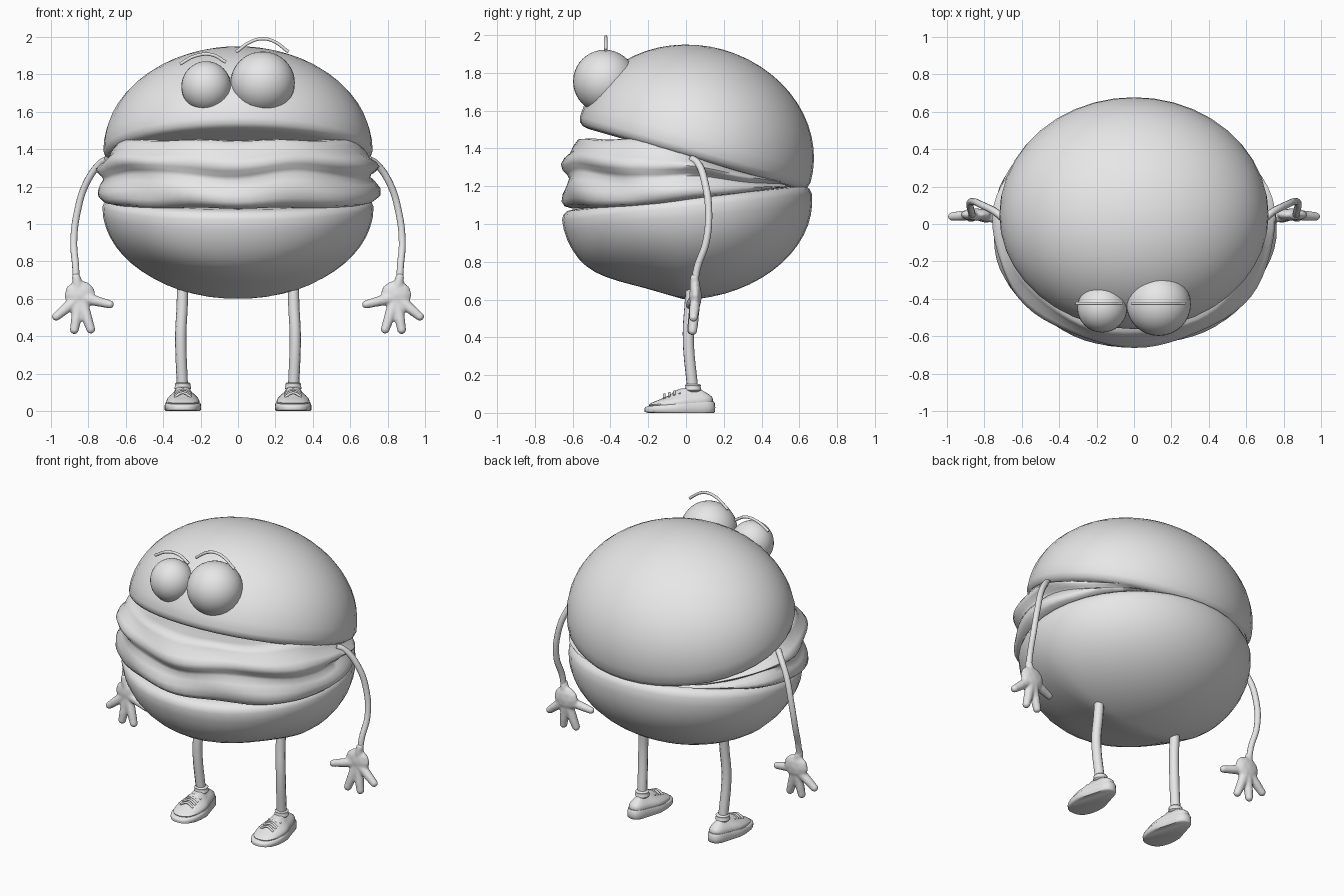
import bpy, bmesh
from math import sin, cos, pi, radians
from mathutils import Vector, Matrix

if "Cube" in bpy.data.objects:
    bpy.data.objects.remove(bpy.data.objects["Cube"])

grey = bpy.data.materials.new("plain_grey")
grey.use_nodes = True
GREY = (0.8, 0.8, 0.8, 1)
grey.diffuse_color = GREY
grey.node_tree.nodes["Principled BSDF"].inputs["Base Color"].default_value = GREY


def add(name, mesh, angle=50):
    """Link a mesh as a smooth shaded grey object."""
    mesh.materials.clear()
    mesh.materials.append(grey)
    mesh.shade_smooth()
    mesh.set_sharp_from_angle(angle=radians(angle))
    ob = bpy.data.objects.new(name, mesh)
    bpy.context.collection.objects.link(ob)
    return ob


def finish(name, bm, angle=50):
    bmesh.ops.recalc_face_normals(bm, faces=bm.faces)
    mesh = bpy.data.meshes.new(name)
    bm.to_mesh(mesh)
    bm.free()
    return add(name, mesh, angle)


def loft(name, rings, angle=50):
    """Skin a stack of closed rings and cap both ends."""
    bm = bmesh.new()
    loops = [[bm.verts.new(p) for p in ring] for ring in rings]
    n = len(loops[0])
    for low, high in zip(loops, loops[1:]):
        for i in range(n):
            j = (i + 1) % n
            bm.faces.new((low[i], low[j], high[j], high[i]))
    bm.faces.new(loops[0][::-1])
    bm.faces.new(loops[-1])
    return finish(name, bm, angle)


def ball(name, centre, size):
    bm = bmesh.new()
    m = Matrix.Translation(centre) @ Matrix.Diagonal((*size, 1))
    bmesh.ops.create_uvsphere(bm, u_segments=32, v_segments=20, radius=1, matrix=m)
    return finish(name, bm)


def tube(name, points, radius):
    """Round tube along a smooth path."""
    cu = bpy.data.curves.new(name, 'CURVE')
    cu.dimensions = '3D'
    cu.bevel_depth = radius
    cu.bevel_resolution = 3
    cu.resolution_u = 8
    cu.use_fill_caps = True
    sp = cu.splines.new('BEZIER')
    sp.bezier_points.add(len(points) - 1)
    for bp, p in zip(sp.bezier_points, points):
        bp.co = p
        bp.handle_left_type = bp.handle_right_type = 'AUTO'
    tmp = bpy.data.objects.new(name + "_path", cu)
    bpy.context.collection.objects.link(tmp)
    mesh = bpy.data.meshes.new_from_object(tmp.evaluated_get(bpy.context.evaluated_depsgraph_get()))
    bpy.data.objects.remove(tmp)
    return add(name, mesh)


# Buns: flat face with a rounded rim, then a dome, tilted about x
def bun(name, centre, rx, ry, height, tilt, flip=1, belly=0.0):
    rim = 0.05
    profile = [(0.05, 0), (0.5, 0), (0.9, 0), (0.955, 0.006), (0.985, 0.022)]
    steps = 14
    for k in range(steps):
        a = k / steps * pi / 2
        profile.append((cos(a), rim + (height - rim) * sin(a)))
    profile.append((0.02, height))
    rot = Matrix.Rotation(radians(tilt), 3, 'X')
    rings = []
    for r, h in profile:
        ring = []
        for i in range(40):
            t = 2 * pi * i / 40
            p = rot @ Vector((rx * r * cos(t), ry * r * sin(t), flip * h)) + Vector(centre)
            # slanted underside toward the front
            if p.y < 0:
                p.z += belly * sin(pi * min(1, -p.y / 0.55)) * h / height
            ring.append(p)
        rings.append(ring)
    loft(name, rings)


bun("top_bun", (0, 0.035, 1.345), 0.72, 0.635, 0.6, -16)
bun("bottom_bun", (0, 0, 1.14), 0.725, 0.665, 0.54, 6, -1, 0.05)


# Filling: wavy layered wedge that closes toward the back
def filling():
    layers = [(0.05, 0), (0.6, 0), (0.9, 0), (0.97, 0.04), (1.0, 0.12), (1.0, 0.24),
              (0.975, 0.36), (0.945, 0.46), (0.955, 0.52), (0.99, 0.6), (1.0, 0.68),
              (0.975, 0.76), (0.93, 0.83), (0.91, 0.92), (0.88, 0.99), (0.8, 1), (0.05, 1)]
    rings = []
    for r, t in layers:
        ring = []
        for i in range(72):
            a = 2 * pi * i / 72
            wobble = 1 + 0.012 * sin(7 * a + 9 * t) * r
            x = 0.755 * r * wobble * cos(a)
            y = -0.02 + 0.635 * r * wobble * sin(a)
            low = 1.085 + 0.13 * max(0, y + 0.3)
            high = max(low + 0.01, min(1.45, 1.385 - 0.28 * y))
            wave = 0.05 * sin(5 * a + 0.6) * sin(pi * t) + 0.012 * sin(9 * a) * r
            ring.append((x, y, low + (high - low) * (t + wave)))
        rings.append(ring)
    loft("wavy_filling", rings, 70)


filling()

# Eyes and brows
ball("right_eye", (-0.17, -0.45, 1.735), (0.133, 0.13, 0.135))
ball("left_eye", (0.132, -0.43, 1.755), (0.172, 0.168, 0.167))
BROW_Y = -0.425
tube("right_brow", [(x, BROW_Y, z) for x, z in
                    ((-0.31, 1.855), (-0.23, 1.898), (-0.14, 1.905), (-0.065, 1.865))], 0.009)
tube("left_brow", [(x, BROW_Y, z) for x, z in
                   ((-0.01, 1.92), (0.07, 1.975), (0.13, 1.99), (0.19, 1.977), (0.27, 1.92))], 0.009)


# Hand: palm and tapered fingers fused together
def hand(name, s):
    bm = bmesh.new()

    def blob(p, size):
        m = Matrix.Translation((s * p[0], p[1], p[2])) @ Matrix.Diagonal((*size, 1))
        bmesh.ops.create_icosphere(bm, subdivisions=2, radius=1, matrix=m)

    blob((0.845, 0.05, 0.62), (0.085, 0.034, 0.08))
    palm = Vector((0.845, 0.05, 0.61))
    wrist = Vector((0.865, 0.045, 0.715))
    fingers = [((0.685, 0.02, 0.57), 0.023), ((0.787, 0.03, 0.437), 0.025),
               ((0.875, 0.035, 0.435), 0.025), ((0.972, 0.04, 0.505), 0.024), (wrist, 0.024)]
    for tip, r in fingers:
        for k in range(13):
            f = k / 12
            size = r + 0.012 * (1 - f)
            blob(palm.lerp(Vector(tip), f), (size, min(size, 0.028), size))
    ob = finish(name, bm, 180)
    fuse = ob.modifiers.new("fuse", 'REMESH')
    fuse.mode = 'VOXEL'
    fuse.voxel_size = 0.007
    fuse.use_smooth_shade = True
    soft = ob.modifiers.new("soften", 'SMOOTH')
    soft.iterations = 5


# Shoe: sole and upper from shrinking rings around the ankle
def shoe_ring(cx, z, k, lean):
    ring = []
    for i in range(32):
        a = 2 * pi * i / 32
        c, w = cos(a), sin(a)
        half = 0.096 - 0.016 * c - 0.012 * sin(pi * max(0, c))
        x = half * (abs(w) ** 0.8) * (1 if w > 0 else -1)
        y = 0.035 + (-0.068 + 0.188 * c) * k
        ring.append((cx + x * k, y, z + lean * y))
    return ring


def shoe(side, cx):
    sole = [(0, 0.93, 0), (0.006, 0.99, 0), (0.025, 1, 0.02), (0.042, 0.985, 0.06), (0.05, 0.93, 0.07)]
    upper = [(0.045, 0.88, 0.07), (0.058, 0.91, 0.08), (0.072, 0.85, 0.1), (0.086, 0.7, 0.12),
             (0.102, 0.5, 0.12), (0.122, 0.34, 0.05), (0.128, 0.25, 0)]
    for part, rows in (("sole", sole), ("shoe_upper", upper)):
        loft(f"{side}_{part}", [shoe_ring(cx, *row) for row in rows])
    # laces
    for k in range(4):
        y, z = -0.115 + 0.027 * k, 0.083 + 0.008 * k
        tube(f"{side}_lace_{k + 1}", [(cx - 0.045, y, z - 0.008), (cx, y, z + 0.014),
                                      (cx + 0.045, y, z - 0.008)], 0.007)
    # ankle collar
    rows = [(0.11, 0.036), (0.12, 0.045), (0.132, 0.042), (0.138, 0.04), (0.146, 0.042), (0.153, 0.034)]
    loft(f"{side}_ankle_collar", [[(cx + r * cos(pi * i / 12), 0.037 + r * sin(pi * i / 12), z)
                                   for i in range(24)] for z, r in rows])


# Limbs on both sides
for side, s in (("left", 1), ("right", -1)):
    arm = [(0.70, 0.03, 1.345), (0.735, 0.06, 1.325), (0.81, 0.1, 1.22), (0.86, 0.12, 1.06),
           (0.878, 0.105, 0.9), (0.868, 0.06, 0.77), (0.865, 0.045, 0.69)]
    tube(f"{side}_arm", [(s * x, y, z) for x, y, z in arm], 0.019)
    hand(f"{side}_hand", s)
    leg = [(0.297, 0.035, 0.74), (0.298, 0.022, 0.58), (0.306, 0.012, 0.4), (0.297, 0.036, 0.12)]
    tube(f"{side}_leg", [(s * x, y, z) for x, y, z in leg], 0.03)
    shoe(side, s * 0.295)
